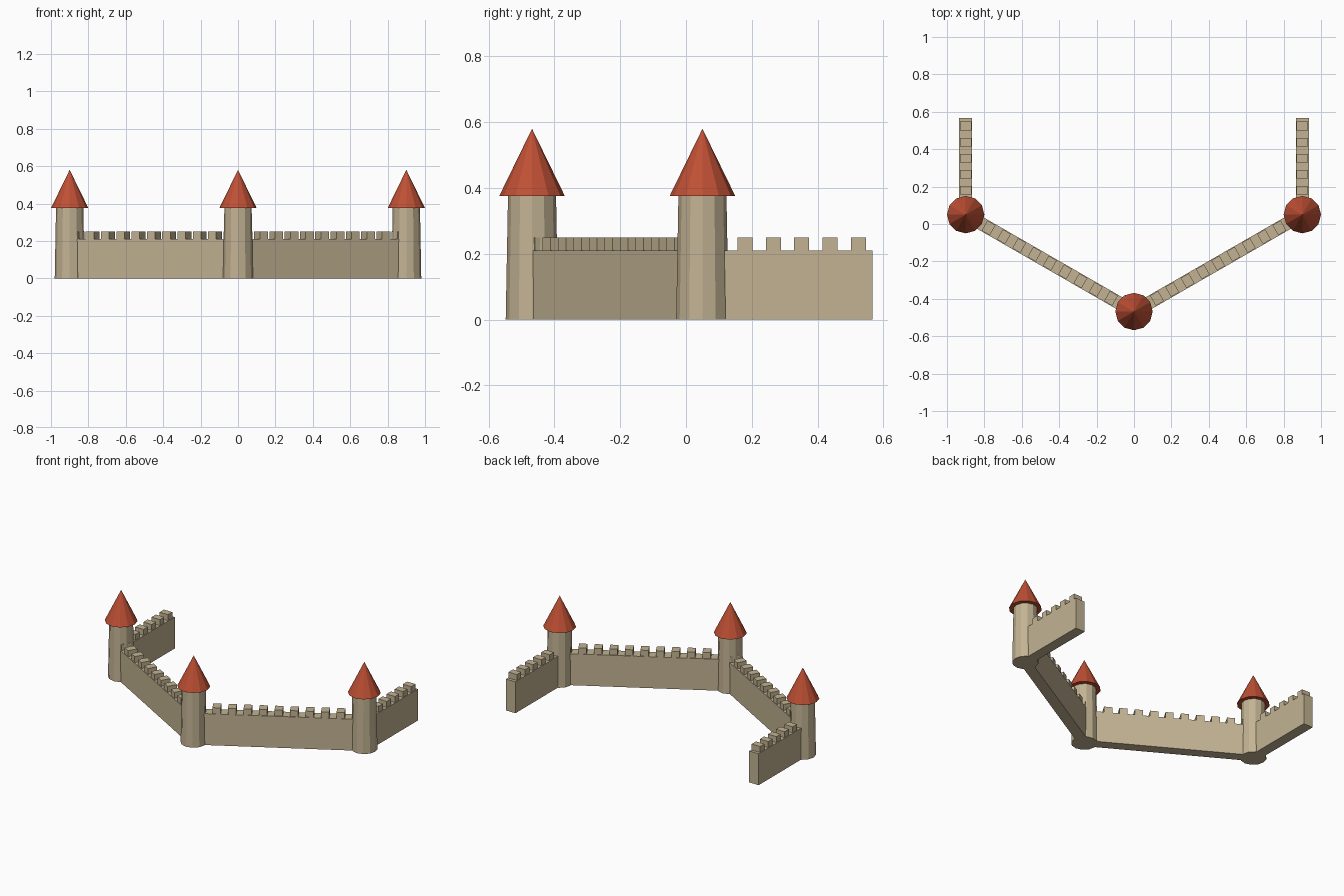
import bpy
import math
from mathutils import Vector

cube = bpy.data.objects.get("Cube")
if cube:
    bpy.data.objects.remove(cube, do_unlink=True)


def make_material(name, color):
    mat = bpy.data.materials.new(name)
    mat.use_nodes = True
    mat.diffuse_color = color
    mat.node_tree.nodes["Principled BSDF"].inputs["Base Color"].default_value = color
    return mat


stone = make_material("sandstone", (0.54, 0.45, 0.29, 1))
tile = make_material("red roof", (0.52, 0.08, 0.035, 1))

WALL_HEIGHT, WALL_THICK = 0.21, 0.07
MERLON_HEIGHT, MERLON_THICK = 0.04, 0.062
TOWER_HEIGHT, ROOF_HEIGHT = 0.375, 0.205


def finish(name, mat):
    obj = bpy.context.object
    obj.name = name
    obj.data.materials.append(mat)
    return obj


def block(name, center, size, angle):
    bpy.ops.mesh.primitive_cube_add(size=1, location=center, rotation=(0, 0, angle))
    obj = finish(name, stone)
    obj.scale = size


def cone(name, base, r1, r2, height, mat):
    center = base + Vector((0, 0, height / 2))
    bpy.ops.mesh.primitive_cone_add(vertices=12, radius1=r1, radius2=r2,
                                    depth=height, location=center)
    finish(name, mat)


def tower(name, spot):
    cone(name + "_tower", spot, 0.08, 0.073, TOWER_HEIGHT, stone)
    cone(name + "_roof", spot + Vector((0, 0, TOWER_HEIGHT)), 0.1, 0, ROOF_HEIGHT, tile)


def wall(name, start, end, count):
    run = end - start
    angle = math.atan2(run.y, run.x)
    up = Vector((0, 0, 1))
    block(name + "_wall", (start + end) / 2 + up * WALL_HEIGHT / 2,
          (run.length, WALL_THICK, WALL_HEIGHT), angle)
    # Evenly spaced battlements along the wall top
    step = run.length / count
    for i in range(count):
        spot = start + run * (i + 0.5) / count
        block(f"{name}_merlon_{i + 1}", spot + up * (WALL_HEIGHT + MERLON_HEIGHT / 2),
              (step * 0.53, MERLON_THICK, MERLON_HEIGHT), angle)


# Front tower, then mirrored corner towers and walls
front = Vector((0, -0.468, 0))
tower("front", front)
for side, sign in (("left", 1), ("right", -1)):
    corner = Vector((sign * 0.9, 0.05, 0))
    tower(side, corner)
    wall(side + "_front", front, corner, 11)
    wall(side + "_side", corner, Vector((sign * 0.9, 0.567, 0)), 6)
